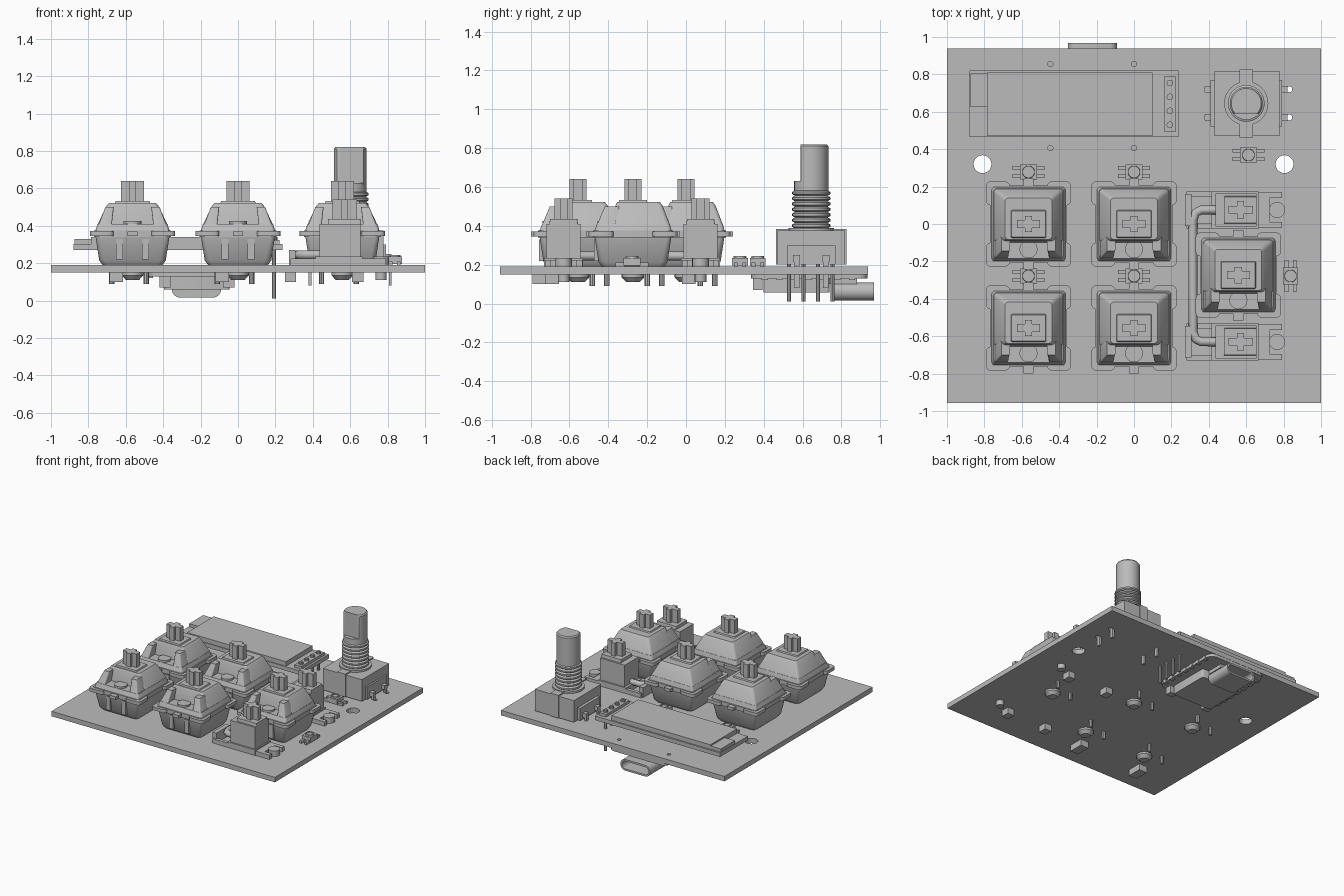
import bpy, bmesh, math

cube = bpy.data.objects.get("Cube")
if cube:
    bpy.data.objects.remove(cube, do_unlink=True)

GREY = (0.5, 0.5, 0.5, 1)
mat = bpy.data.materials.new("plain grey")
mat.use_nodes = True
mat.diffuse_color = GREY
mat.node_tree.nodes["Principled BSDF"].inputs["Base Color"].default_value = GREY


def finish(name, bm, smooth=False):
    bmesh.ops.recalc_face_normals(bm, faces=bm.faces)
    mesh = bpy.data.meshes.new(name)
    bm.to_mesh(mesh)
    bm.free()
    mesh.materials.append(mat)
    ob = bpy.data.objects.new(name, mesh)
    bpy.context.collection.objects.link(ob)
    if smooth:
        bpy.ops.object.select_all(action='DESELECT')
        ob.select_set(True)
        bpy.context.view_layer.objects.active = ob
        bpy.ops.object.shade_smooth_by_angle(angle=math.radians(35))
    return ob


def skin(bm, rings):
    """Bridge a stack of equal-length rings and cap the ends."""
    rows = [[bm.verts.new(p) for p in ring] for ring in rings]
    n = len(rows[0])
    for a, b in zip(rows, rows[1:]):
        for i in range(n):
            j = (i + 1) % n
            bm.faces.new((a[i], a[j], b[j], b[i]))
    bm.faces.new(rows[0][::-1])
    bm.faces.new(rows[-1])


def circle(x, y, z, r, n=24):
    return [(x + r * math.cos(math.tau * i / n), y + r * math.sin(math.tau * i / n), z) for i in range(n)]


def lathe(name, x, y, profile, n=24):
    bm = bmesh.new()
    skin(bm, [circle(x, y, z, r, n) for r, z in profile])
    return finish(name, bm, True)


def rod(name, x, y, z0, z1, r, n=16):
    return lathe(name, x, y, [(r, z0), (r, z1)], n)


def box(name, x, y, z0, z1, hx, hy):
    bm = bmesh.new()
    skin(bm, [[(x - hx, y - hy, z), (x + hx, y - hy, z), (x + hx, y + hy, z), (x - hx, y + hy, z)] for z in (z0, z1)])
    return finish(name, bm)


def loft(name, x, y, sections):
    """Rounded rectangles (z, x0, x1, y0, y1, radius) joined upward."""
    rings = []
    for z, x0, x1, y0, y1, r in sections:
        ring = []
        corners = ((x1 - r, y1 - r), (x0 + r, y1 - r), (x0 + r, y0 + r), (x1 - r, y0 + r))
        for k, (cx, cy) in enumerate(corners):
            for i in range(4):
                a = math.pi / 2 * (k + i / 3)
                ring.append((x + cx + r * math.cos(a), y + cy + r * math.sin(a), z))
        rings.append(ring)
    bm = bmesh.new()
    skin(bm, rings)
    return finish(name, bm, True)


def cross(name, x, y, z0, z1, arm, width):
    box(name + "_wide", x, y, z0, z1, arm, width)
    box(name + "_deep", x, y, z0, z1, width * 0.9, arm * 0.72)


TOP, UNDER = 0.19, 0.15

# Circuit board with drilled holes
board = box("circuit_board", 0, -0.01, UNDER, TOP, 1, 0.947)
holes = [(-0.81, 0.32, 0.048), (0.805, 0.32, 0.048), (0.83, 0.72, 0.016), (0.83, 0.57, 0.016)]
holes += [(hx, hy, 0.014) for hx in (-0.447, 0) for hy in (0.406, 0.855)]
bm = bmesh.new()
for hx, hy, r in holes:
    skin(bm, [circle(hx, hy, z, r, 20) for z in (0.1, 0.25)])
cutter = finish("hole_cutter", bm)
cutter.hide_render = True
cutter.hide_set(True)
cutter.display_type = 'WIRE'
mod = board.modifiers.new("holes", 'BOOLEAN')
mod.operation = 'DIFFERENCE'
mod.object = cutter
mod.solver = 'EXACT'


# Key switches
def key_switch(x, y):
    loft("switch_lower_housing", x, y, [
        (0.19, -0.16, 0.16, -0.16, 0.16, 0.03), (0.215, -0.178, 0.178, -0.178, 0.178, 0.03),
        (0.345, -0.198, 0.198, -0.198, 0.198, 0.02)])
    loft("switch_flange", x, y, [(z, -0.205, 0.205, -0.205, 0.205, 0.02) for z in (0.34, 0.375)])
    for sx in (-1, 1):
        for sy in (-1, 1):
            xs, ys = sorted((sx * 0.228, sx * 0.1)), sorted((sy * 0.228, sy * 0.1))
            loft("switch_flange_corner", x, y, [(z, *xs, *ys, 0.025) for z in (0.345, 0.372)])
        # front shoulders beside the lens recess
        lo, hi = sorted((sx * 0.195, sx * 0.115)), sorted((sx * 0.145, sx * 0.1))
        loft("switch_shoulder", x, y, [(0.37, *lo, -0.2, -0.07, 0.008), (0.5, *hi, -0.145, -0.07, 0.008)])
        box("switch_side_clip", x + sx * 0.07, y - 0.188, 0.22, 0.33, 0.018, 0.012)
        box("switch_end_tab", x, y + sx * 0.222, 0.345, 0.37, 0.028, 0.02)
    loft("switch_upper_skirt", x, y, [(0.37, -0.2, 0.2, -0.2, 0.2, 0.02), (0.41, -0.187, 0.187, -0.185, 0.19, 0.02)])
    loft("switch_upper_housing", x, y, [
        (0.4, -0.19, 0.19, -0.1, 0.192, 0.02), (0.505, -0.14, 0.14, -0.09, 0.152, 0.02),
        (0.522, -0.125, 0.125, -0.082, 0.138, 0.015)])
    rod("switch_lens", x, y - 0.135, 0.4, 0.425, 0.048, 24)
    loft("switch_stem_collar", x, y, [(0.51, -0.098, 0.098, -0.078, 0.078, 0.006), (0.532, -0.09, 0.09, -0.07, 0.07, 0.006)])
    cross("switch_stem", x, y, 0.52, 0.64, 0.061, 0.022)
    lathe("switch_peg", x, y, [(0.035, 0.11), (0.058, 0.135), (0.058, 0.2)])
    for px, py in ((-0.111, 0.074), (0.074, 0.149)):
        rod("switch_pin", x + px, y + py, 0.09, 0.2, 0.014, 8)


for kx, ky in ((-0.564, 0), (0, 0), (-0.564, -0.556), (0, -0.556), (0.558, -0.273)):
    key_switch(kx, ky)


# Small square lights with solder feet
def light(x, y, turned=False):
    def part(name, dx, dy, z0, z1, hx, hy):
        if turned:
            dx, dy, hx, hy = dy, dx, hy, hx
        box(name, x + dx, y + dy, z0, z1, hx, hy)
    part("light_body", 0, 0, 0.195, 0.235, 0.045, 0.04)
    lathe("light_lens", x, y, [(0.034, 0.23), (0.032, 0.245), (0.024, 0.245), (0.024, 0.238)], 20)
    for sx in (-1, 1):
        for sy in (-1, 1):
            part("light_foot", sx * 0.062, sy * 0.022, 0.185, 0.21, 0.024, 0.01)


for lx in (-0.564, 0):
    for ly in (0.278, -0.278):
        light(lx, ly)
light(0.612, 0.369)
light(0.837, -0.278, True)


# Stabilisers either side of the right-hand key
def stabiliser(y):
    x = 0.57
    box("stabiliser_base", 0.54, y, 0.185, 0.235, 0.125, 0.1)
    box("stabiliser_housing", 0.545, y, 0.23, 0.41, 0.11, 0.088)
    loft("stabiliser_slider", x, y, [(0.4, -0.09, 0.085, -0.075, 0.075, 0.006), (0.435, -0.09, 0.085, -0.07, 0.07, 0.006)])
    cross("stabiliser_stem", x, y, 0.43, 0.54, 0.065, 0.02)
    for s in (-1, 1):
        box("stabiliser_inner_rail", 0.35, y + s * 0.085, 0.19, 0.225, 0.07, 0.014)
        box("stabiliser_outer_rail", 0.72, y + s * 0.08, 0.19, 0.225, 0.07, 0.016)
    box("stabiliser_wire_clip", 0.29, y, 0.19, 0.27, 0.018, 0.085)
    box("stabiliser_bridge", 0.69, y, 0.19, 0.225, 0.035, 0.07)
    rod("stabiliser_screw", 0.765, y, 0.19, 0.235, 0.043, 20)
    for hx in (0.28, 0.64):
        box("stabiliser_hook", hx, y - 0.06, 0.1, 0.19, 0.03, 0.035)
    rod("stabiliser_peg", 0.765, y, 0.11, 0.19, 0.03)


STAB_Y = (0.075, -0.63)
for sy in STAB_Y:
    stabiliser(sy)

# Bent stabiliser wire
curve = bpy.data.curves.new("stabiliser_wire", 'CURVE')
curve.dimensions = '3D'
curve.bevel_depth = 0.024
curve.bevel_resolution = 2
path = [(0.45, STAB_Y[0]), (0.36, STAB_Y[0]), (0.33, 0.06), (0.315, 0.02)]
path += [(px, sum(STAB_Y) - py) for px, py in reversed(path)]
spline = curve.splines.new('POLY')
spline.points.add(len(path) - 1)
for point, (px, py) in zip(spline.points, path):
    point.co = (px, py, 0.245, 1)
curve.materials.append(mat)
bpy.context.collection.objects.link(bpy.data.objects.new("stabiliser_wire", curve))

# Rotary knob encoder
EX, EY = 0.6, 0.645
box("encoder_body", EX + 0.005, EY, 0.2, 0.375, 0.174, 0.174)
box("encoder_strap", EX, EY, 0.2, 0.385, 0.036, 0.182)
lathe("encoder_collar", EX, EY, [(0.118, 0.37), (0.118, 0.39)], 32)
thread = [(0.085, 0.385)]
for i in range(7):
    z = 0.395 + i * 0.028
    thread += [(0.098, z), (0.098, z + 0.012), (0.084, z + 0.02)]
lathe("encoder_thread", EX, EY, thread, 32)
rod("encoder_shaft_root", EX, EY, 0.58, 0.63, 0.088, 32)
bm = bmesh.new()
skin(bm, [[(px, max(py, EY - 0.055), pz) for px, py, pz in circle(EX, EY, z, r, 48)]
          for z, r in ((0.62, 0.088), (0.81, 0.088), (0.82, 0.08))])
bmesh.ops.dissolve_degenerate(bm, dist=0.0001, edges=bm.edges)
finish("encoder_shaft", bm, True)
for s in (-1, 1):
    for dy in (-0.075, 0.075):
        box("encoder_leg_shoulder", EX + s * 0.19, EY + dy, 0.215, 0.25, 0.03, 0.018)
        box("encoder_leg", EX + s * 0.214, EY + dy, 0.08, 0.25, 0.008, 0.014)
    box("encoder_side_plate", EX + s * 0.18, EY, 0.2, 0.3, 0.012, 0.125)

# Raised display on a pin header
box("display_board", -0.32, 0.642, 0.27, 0.303, 0.559, 0.178)
box("display_glass", -0.343, 0.64, 0.3, 0.34, 0.442, 0.17)
box("display_flex", -0.83, 0.715, 0.3, 0.328, 0.045, 0.09)
box("display_header", 0.192, 0.642, 0.3, 0.325, 0.03, 0.15)
for i in range(4):
    py = 0.53 + i * 0.0747
    rod("display_pin", 0.192, py, 0.01, 0.345, 0.011, 8)
    rod("display_solder", 0.192, py, 0.32, 0.34, 0.018, 10)

# Controller module under the board
loft("controller_board", -0.22, 0.635, [(z, -0.26, 0.26, -0.3, 0.3, 0.05) for z in (0.128, 0.152)])
loft("controller_shield", -0.22, 0.57, [(z, -0.175, 0.175, -0.17, 0.17, 0.015) for z in (0.058, 0.13)])
for s in (-1, 1):
    for i in range(7):
        box("controller_pad", -0.22 + s * 0.25, 0.406 + i * 0.0748, 0.122, 0.156, 0.016, 0.016)
    box("controller_button", -0.22 + s * 0.17, 0.37, 0.07, 0.13, 0.03, 0.025)
socket = finish_socket = None
bm = bmesh.new()
rings = []
for sy, inset in ((0.75, 0), (0.967, 0), (0.967, 0.014), (0.82, 0.014)):
    ring = []
    r = 0.044 - inset
    for i in range(24):
        a = math.tau * (i + 0.5) / 24
        side = 1 if math.cos(a) > 0 else -1
        ring.append((-0.222 + side * 0.088 + r * math.cos(a), sy, 0.062 + r * 1.04 * math.sin(a)))
    rings.append(ring)
skin(bm, rings)
finish("cable_socket", bm, True)
box("cable_socket_mount", -0.222, 0.81, 0.1, 0.13, 0.12, 0.07)

# Small clips under the front keys
for cx in (-0.65, -0.085):
    box("underside_clip", cx, -0.73, 0.1, 0.15, 0.036, 0.06)
